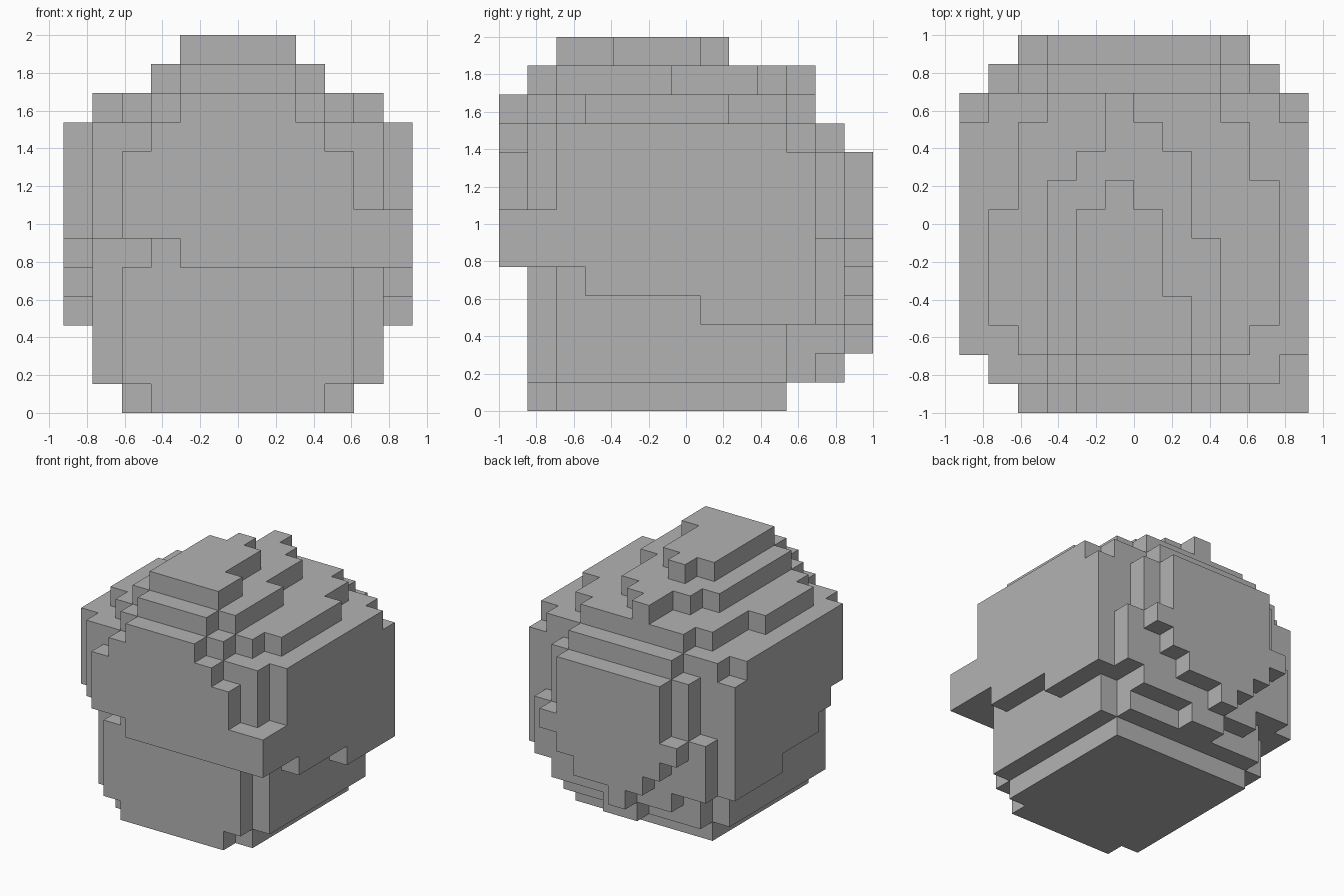
import bpy
import bmesh
import math
from mathutils import Vector

old = bpy.data.objects.get("Cube")
if old:
    bpy.data.objects.remove(old, do_unlink=True)

UNIT = 2 / 13                      # edge of one block
ORIGIN = Vector((-6, -6.5, 0))     # centres the 12 x 13 x 13 block grid

GREY = (0.45, 0.45, 0.45, 1)
grey = bpy.data.materials.new("plain_grey")
grey.use_nodes = True
grey.diffuse_color = GREY
grey.node_tree.nodes["Principled BSDF"].inputs["Base Color"].default_value = GREY

cells = {}                         # block position -> part name


def box(part, x, y, z):
    """Fill a block range; each argument is a (start, end) pair."""
    for i in range(*x):
        for j in range(*y):
            for k in range(*z):
                cells.setdefault((i, j, k), part)


def columns(part, first, ranges, make):
    """Place neighbouring one-block columns along x, one range each."""
    for i, r in enumerate(ranges, first):
        box(part, (i, i + 1), *make(r))


# Face and neck core, with bevelled corners
box("head", (3, 9), (1, 10), (0, 1))
box("head", (2, 10), (2, 10), (0, 1))
box("head", (1, 11), (2, 10), (1, 10))
box("head", (2, 10), (1, 11), (1, 10))
del cells[(2, 1, 5)]               # notch under the fringe

# Fringe: a front sheet swept down to one side, and its side locks
columns("fringe", 2, [(6, 9), (6, 10), (5, 11), (5, 11), (5, 11), (5, 11),
                      (5, 10), (5, 9), (5, 7), (5, 7)],
        lambda z: ((0, 1), z))
box("fringe", (1, 2), (1, 2), (6, 10))
box("fringe", (10, 11), (1, 2), (5, 10))
box("fringe", (11, 12), (1, 2), (5, 7))

# Side hair with stepped lower edges
for part, x, steps in (
        ("left_side_hair", 11, [(2, 3, 5), (3, 7, 4), (7, 10, 3)]),
        ("right_side_hair", 0, [(2, 3, 6), (3, 4, 5), (4, 7, 4), (7, 10, 3)])):
    for start, end, low in steps:
        box(part, (x, x + 1), (start, end), (low, 10))
    box(part, (x, x + 1), (10, 11), (3, 9))

# Back hair: three sheets, the outer two ending in a point
box("back_hair", (1, 11), (10, 11), (3, 10))
columns("back_hair", 1, [(3, 6), (3, 9), (2, 10), (2, 10), (1, 10),
                         (1, 10), (2, 10), (2, 10), (2, 9), (3, 6)],
        lambda z: ((11, 12), z))
columns("back_hair", 2, [(5, 6), (4, 9), (3, 9), (2, 9),
                         (3, 9), (3, 9), (4, 9), (5, 6)],
        lambda z: ((12, 13), z))

# Crown: three shrinking layers
crown = {
    10: (1, [(3, 7), (2, 10), (1, 11), (0, 11), (0, 11), (0, 11), (0, 11),
             (1, 11), (2, 10), (3, 8)]),
    11: (3, [(2, 8), (1, 9), (1, 11), (1, 10), (1, 9), (2, 6)]),
    12: (4, [(2, 7), (2, 8), (2, 7), (2, 4)]),
}
for level, (first, spans) in crown.items():
    columns("crown", first, spans, lambda y: (y, (level, level + 1)))


def build(part):
    """Skin the part's blocks with outward faces only where they are exposed."""
    bm = bmesh.new()
    for cell in [c for c, name in cells.items() if name == part]:
        centre = Vector(cell) + Vector((0.5, 0.5, 0.5))
        for axis in range(3):
            for sign in (-1, 1):
                n = Vector((0, 0, 0))
                n[axis] = sign
                beside = tuple(c + int(d) for c, d in zip(cell, n))
                if beside in cells:
                    continue
                u = Vector((0, 0, 0))
                u[(axis + 1) % 3] = 0.5
                v = n.cross(u)
                corners = (-u - v, u - v, u + v, v - u)
                bm.faces.new([bm.verts.new((centre + n / 2 + c + ORIGIN) * UNIT)
                              for c in corners])
    bmesh.ops.remove_doubles(bm, verts=bm.verts, dist=UNIT / 100)
    bmesh.ops.dissolve_limit(bm, angle_limit=math.radians(1),
                             verts=bm.verts, edges=bm.edges)
    mesh = bpy.data.meshes.new(part)
    bm.to_mesh(mesh)
    bm.free()
    mesh.materials.append(grey)
    bpy.context.collection.objects.link(bpy.data.objects.new(part, mesh))


for name in sorted(set(cells.values())):
    build(name)
